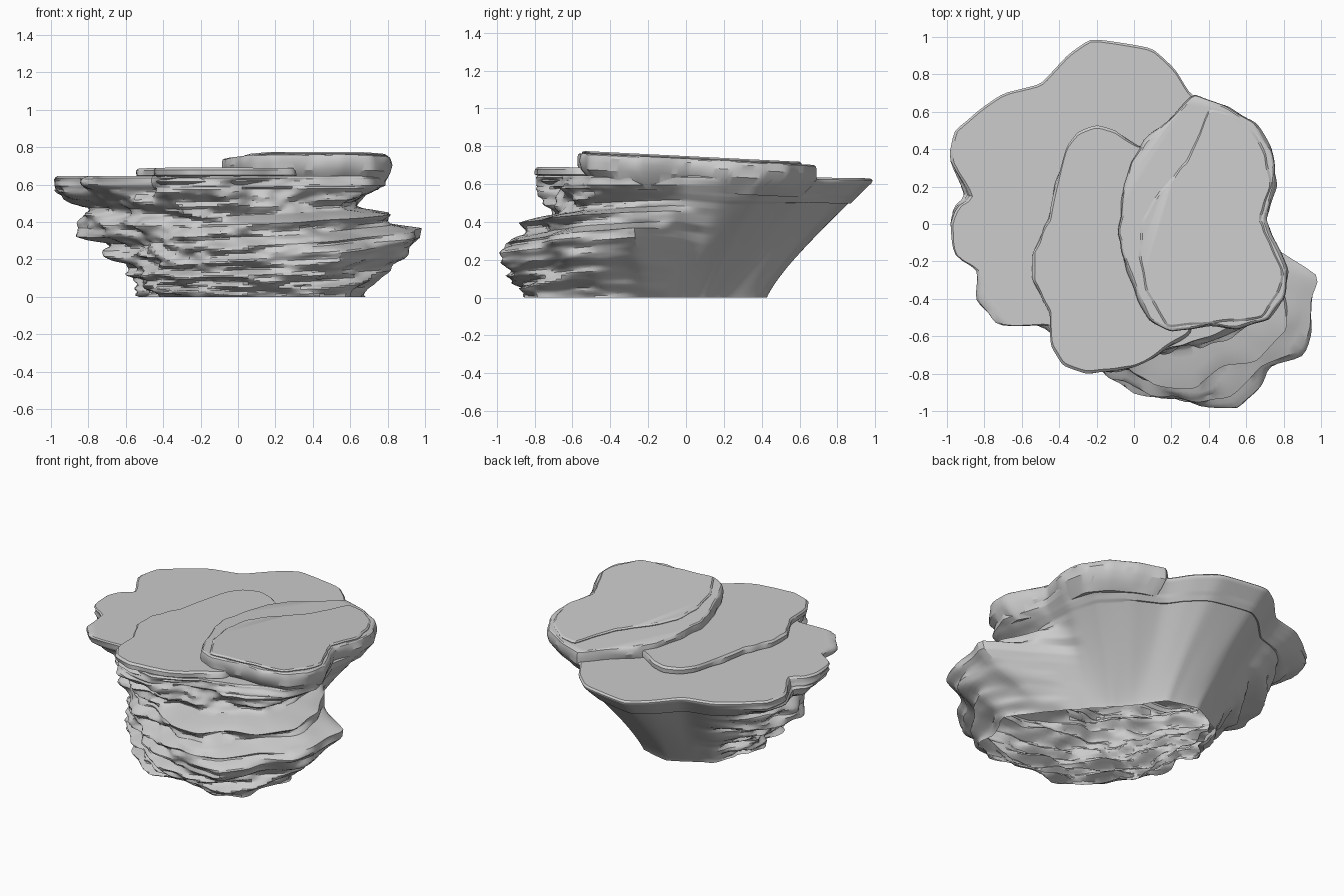
import bpy, bmesh, math
from mathutils import Vector, noise

if "Cube" in bpy.data.objects:
    bpy.data.objects.remove(bpy.data.objects["Cube"])

N = 180                      # points round each ring
DIRS = [Vector((math.cos(a), math.sin(a), 0)) for a in (-math.pi + math.tau * i / N for i in range(N))]


def radii(points, c):
    """Closed outline -> radius at N even angles around centre c."""
    pol = sorted((math.atan2(y - c[1], x - c[0]), math.hypot(x - c[0], y - c[1])) for x, y in points)
    pol = [(pol[-1][0] - math.tau, pol[-1][1])] + pol + [(pol[0][0] + math.tau, pol[0][1])]
    out = []
    for i in range(N):
        a = -math.pi + math.tau * i / N
        for (a0, r0), (a1, r1) in zip(pol, pol[1:]):
            if a0 <= a <= a1:
                # straight edge between the two outline points
                den = r0 * math.sin(a - a0) + r1 * math.sin(a1 - a)
                out.append(r0 * r1 * math.sin(a1 - a0) / den if den > 1e-6 else r0)
                break
    return [(out[i - 1] + 4 * out[i] + out[(i + 1) % N]) / 6 for i in range(N)]


def loft(name, rings):
    """Closed solid through a list of rings of N points, with flat caps."""
    bm = bmesh.new()
    rows = [[bm.verts.new(p) for p in ring] for ring in rings]
    for a, b in zip(rows, rows[1:]):
        for i in range(N):
            j = (i + 1) % N
            bm.faces.new((a[i], a[j], b[j], b[i]))
    bm.faces.new(rows[0][::-1])
    bm.faces.new(rows[-1])
    me = bpy.data.meshes.new(name)
    bm.to_mesh(me)
    bm.free()
    ob = bpy.data.objects.new(name, me)
    bpy.context.collection.objects.link(ob)
    return ob


def clamp(v, lo, hi):
    return max(lo, min(hi, v))


# outlines of the main body, from the ground up
base = [(.69, -.42), (.45, -.1), (.22, .15), (.05, .38), (-.15, .43), (-.4, .3), (-.5, .05), (-.51, -.25),
        (-.42, -.5), (-.2, -.74), (.1, -.83), (.4, -.83), (.6, -.72)]
ledge = [(1, -.28), (.96, -.4), (.95, -.55), (.91, -.7), (.7, -.78), (.53, -.96), (.35, -.98), (.17, -.97),
         (.03, -.88), (-.15, -.82), (-.32, -.6), (-.5, -.4), (-.67, -.15), (-.68, .15), (-.45, .5), (-.15, .66),
         (.15, .52), (.45, .22), (.68, -.08)]
shelf = [(.8, -.3), (.79, -.55), (.6, -.72), (.3, -.83), (0, -.8), (-.27, -.7), (-.46, -.5), (-.7, -.24),
         (-.83, .02), (-.78, .3), (-.5, .62), (-.18, .75), (.18, .62), (.5, .35), (.66, 0)]
neck = [(.63, -.3), (.57, -.52), (.3, -.66), (0, -.69), (-.27, -.65), (-.47, -.47), (-.72, -.22), (-.82, .02),
        (-.8, .35), (-.53, .66), (-.2, .81), (.2, .68), (.55, .42), (.64, .1)]
rim = [(.8, -.3), (.7, -.5), (.4, -.61), (.12, -.7), (-.1, -.78), (-.38, -.73), (-.45, -.54), (-.72, -.53),
       (-.83, -.4), (-.83, -.24), (-.95, -.18), (-1, 0), (-.96, .1), (-.88, .14), (-.99, .35), (-.96, .5),
       (-.7, .7), (-.5, .75), (-.35, .91), (-.23, .99), (.1, .94), (.22, .83), (.3, .69), (.5, .61),
       (.7, .45), (.74, .2), (.7, 0)]

# main body: rough strata on the front and left, one smooth flared wall at the back
C = (0, -.1)
B, L, S, K, R = (radii(o, C) for o in (base, ledge, shelf, neck, rim))
overhang = [k + .6 * (r - k) for k, r in zip(K, R)]
foot = [b + (.15 if d.x < -.4 else .5) * (l - b) for b, l, d in zip(B, L, DIRS)]
keys = [(0, B), (.14, foot), (.23, [b + .85 * (l - b) for b, l in zip(B, L)]), (.28, L), (.33, L), (.37, S),
        (.43, S), (.45, [(s + k) / 2 for s, k in zip(S, K)]), (.465, K), (.50, K), (.55, overhang), (.595, R),
        (.635, R), (.645, [r - .012 for r in R])]
levels = sorted({round(i * .01, 4) for i in range(64)} | {k[0] for k in keys})
rings = []
for z in levels:
    for (z0, r0), (z1, r1) in zip(keys, keys[1:]):
        if z0 <= z <= z1:
            t = (z - z0) / (z1 - z0)
            break
    ring = []
    for i, d in enumerate(DIRS):
        r = r0[i] + t * (r1[i] - r0[i])
        back = clamp((d.dot(Vector((.26, .966, 0))) - .3) / .35, 0, 1)
        wall = B[i] + (R[i] - B[i]) * min(1, z / .625) ** 1.15
        if z < .64:
            r += back * (wall - r)
        rough = clamp(.65 + d.dot(Vector((-.5, -.87, 0))) * 1.1, 0, 1) * (1 - back)
        rough *= .4 if z > .58 else 1
        bed = noise.noise(Vector((d.x * 2.2, d.y * 2.2, z * 17)))
        r += rough * .06 * clamp(bed * 2.5, -.6, .6)
        r += rough * .045 * noise.noise(Vector((d.x * 6, d.y * 6, z * 24)))
        r += .014 * noise.noise(Vector((d.x * 4, d.y * 4, z * 2))) * (1 if z < .55 else .4)
        x, y = C[0] + r * d.x, C[1] + r * d.y
        dip = math.sin(math.pi * min(z / .6, 1)) * (.06 * x + .07 * min(y, 0)) * (1 - back)
        drop = .015 * max(0, y) if z > .5 else 0
        ring.append((clamp(x, -1, 1), clamp(y, -.985, .985), z + dip - drop))
    rings.append(ring)
rock = loft("layered_rock", rings)


def slab(name, points, c, steps, tilt):
    """Flat stone plate: steps are (z, inset) from bottom to top."""
    rings = []
    for z, inset in steps:
        ring = []
        for r, d in zip(radii(points, c), DIRS):
            q = r - inset + .014 * noise.noise(d * 4 + Vector((0, 0, z * 25)))
            x, y = c[0] + q * d.x, c[1] + q * d.y
            ring.append((x, y, z + tilt * y))
        rings.append(ring)
    return loft(name, rings)


# middle plate
mid = slab("middle_plate",
           [(-.2, .52), (-.1, .5), (.02, .42), (.2, .4), (.3, .1), (.35, -.3), (.3, -.58), (.12, -.7), (0, -.77),
            (-.25, -.8), (-.38, -.75), (-.44, -.65), (-.45, -.48), (-.54, -.3), (-.54, -.15), (-.46, .02),
            (-.42, .2), (-.36, .42), (-.3, .49)],
           (-.12, -.15), [(.57, .08), (.61, .01), (.63, .03), (.645, 0), (.672, 0), (.684, .01)], -.008)

# upper plate, sloping down to the back
upper_outline = [(.32, .7), (.5, .63), (.65, .54), (.74, .4), (.76, .2), (.71, .02), (.77, -.12), (.83, -.25),
                 (.8, -.4), (.72, -.52), (.55, -.56), (.4, -.55), (.2, -.58), (.08, -.52), (.02, -.4),
                 (-.04, -.25), (-.09, -.05), (-.06, .15), (-.02, .33), (.05, .45), (.2, .57)]
upper = slab("upper_plate", upper_outline, (.35, 0),
             [(.56, .09), (.60, .05), (.65, .01), (.69, 0), (.715, .003), (.729, .01), (.735, .02)], -.05)

# thin skin lying on the upper plate, ending at a curved crack
skin = slab("upper_skin",
            [(.4, .62), (.5, .59), (.63, .5), (.71, .38), (.73, .2), (.68, .02), (.74, -.12), (.8, -.25),
             (.77, -.38), (.69, -.5), (.4, -.53), (.18, -.55), (.06, -.36), (.03, -.15), (.05, .03),
             (.15, .19), (.28, .34), (.35, .48)],
            (.42, 0), [(.715, .01), (.74, 0), (.748, .012)], -.05)

# fuse the plates into the body
bpy.context.view_layer.objects.active = rock
for part in (mid, upper, skin):
    m = rock.modifiers.new("fuse", 'BOOLEAN')
    m.operation, m.solver, m.object = 'UNION', 'EXACT', part
    bpy.ops.object.modifier_apply(modifier=m.name)
    bpy.data.objects.remove(part)

# the underside is open
bm = bmesh.new()
bm.from_mesh(rock.data)
under = [f for f in bm.faces if all(abs(v.co.z) < .002 for v in f.verts)]
bmesh.ops.delete(bm, geom=under, context='FACES')
bm.to_mesh(rock.data)
bm.free()
rock.select_set(True)
bpy.ops.object.shade_smooth_by_angle(angle=math.radians(30))
